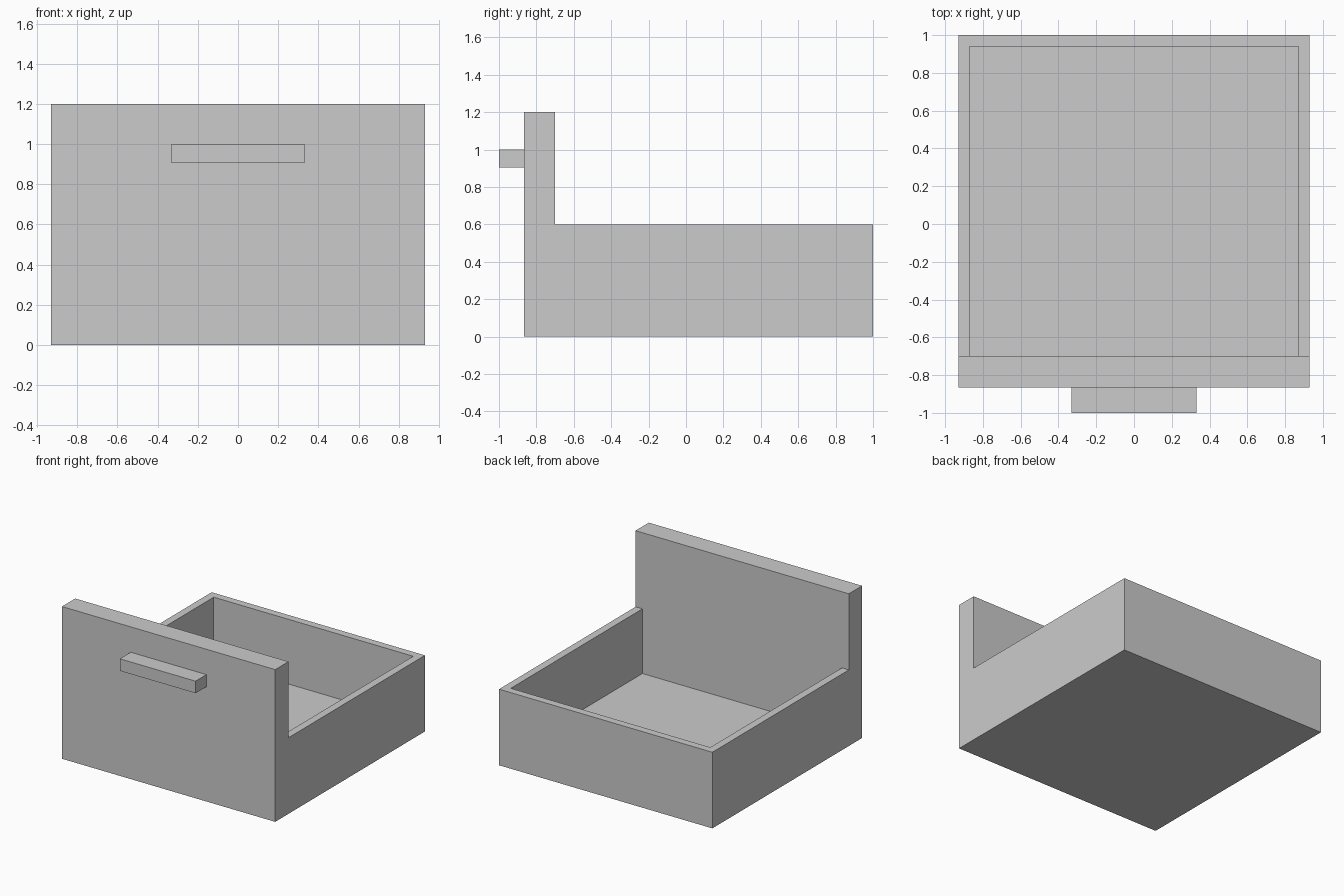
import bpy

cube = bpy.data.objects.get("Cube")
if cube:
    bpy.data.objects.remove(cube, do_unlink=True)

# Single plain grey finish
grey = bpy.data.materials.new("plain_grey")
grey.use_nodes = True
colour = (0.6, 0.6, 0.6, 1)
grey.diffuse_color = colour
grey.node_tree.nodes["Principled BSDF"].inputs["Base Color"].default_value = colour


def box(name, x, y, z):
    """Box spanning the given (min, max) range on each axis."""
    mesh = bpy.data.meshes.new(name)
    verts = [(a, b, c) for a in x for b in y for c in z]
    faces = [(0, 1, 3, 2), (4, 6, 7, 5), (0, 4, 5, 1),
             (2, 3, 7, 6), (0, 2, 6, 4), (1, 5, 7, 3)]
    mesh.from_pydata(verts, [], faces)
    mesh.materials.append(grey)
    obj = bpy.data.objects.new(name, mesh)
    bpy.context.collection.objects.link(obj)
    return obj


# Main dimensions
half_width, inner = 0.93, 0.87
panel_front, panel_back, rear = -0.865, -0.70, 1.0
rear_inner = 0.94
wall_top, panel_top, floor_top = 0.6, 1.2, 0.09

# Tall front panel and its handle
box("front_panel", (-half_width, half_width), (panel_front, panel_back), (0, panel_top))
box("handle", (-0.33, 0.33), (-1.0, panel_front), (0.905, 1.0))

# Open tray behind the panel
box("left_wall", (inner, half_width), (panel_back, rear), (0, wall_top))
box("right_wall", (-half_width, -inner), (panel_back, rear), (0, wall_top))
box("back_wall", (-inner, inner), (rear_inner, rear), (0, wall_top))
box("tray_floor", (-inner, inner), (panel_back, rear_inner), (0, floor_top))
